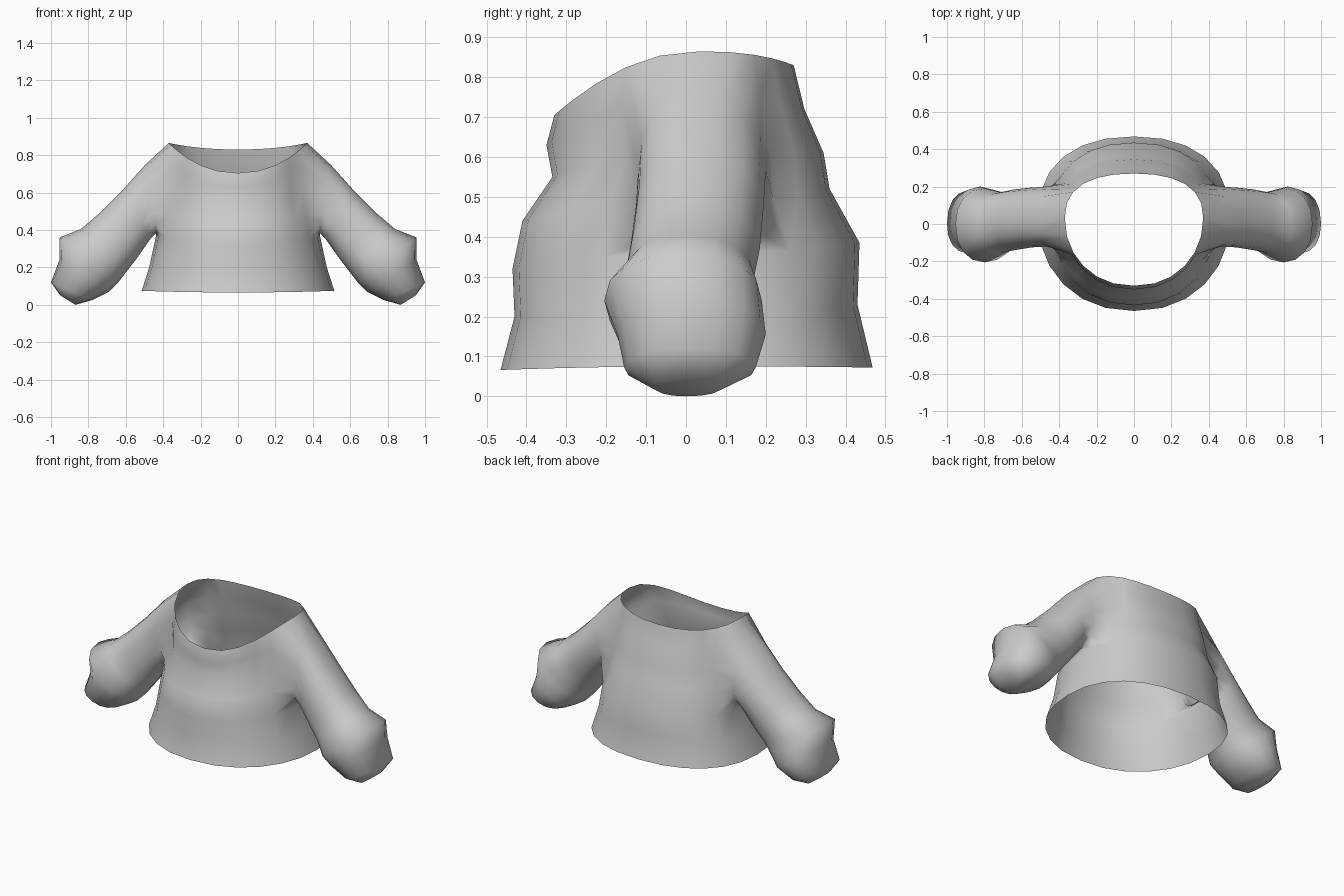
import bpy, bmesh
from math import sin, cos, pi, copysign

if "Cube" in bpy.data.objects:
    bpy.data.objects.remove(bpy.data.objects["Cube"])

# Torso profiles from hem to neck: (radius, height)
FRONT = [(.465, .066), (.43, .2), (.435, .32), (.41, .44), (.335, .55), (.35, .63), (.33, .705)]
BACK = [(.468, .072), (.43, .23), (.435, .385), (.36, .52), (.345, .61), (.297, .72), (.27, .83)]
SIDE = [(.515, .075), (.475, .2), (.44, .36), (.415, .49), (.39, .62), (.38, .76), (.37, .865)]
N = 24

# Sleeve sections: upper x, z, lower x, z, front y, back y
SLEEVE = [(.50, .745, .435, .385, -.12, .20),
          (.62, .61, .47, .35, -.125, .195),
          (.74, .49, .54, .25, -.14, .185),
          (.84, .405, .59, .185, -.155, .17),
          (.955, .36, .64, .12, -.205, .19),
          (.955, .24, .69, .07, -.172, .20),
          (1.0, .12, .78, .025, -.155, .175),
          (.95, .05, .87, .0, -.08, .09)]


def soft(v, e=.9):
    return copysign(abs(v) ** e, v)


def torso_point(row, j):
    a = 2 * pi * j / N
    c, s = cos(a), sin(a)
    ry, zy = (BACK if s > 0 else FRONT)[row]
    rx, zx = SIDE[row]
    return (rx * soft(c), ry * soft(s) + .035 * c * c, zy * s * s + zx * c * c)


bm = bmesh.new()

# Torso shell, leaving an armhole on each side
grid = [[bm.verts.new(torso_point(r, j)) for j in range(N)] for r in range(7)]
for r in range(6):
    for j in range(N):
        if r >= 2 and j in (22, 23, 0, 1, 10, 11, 12, 13):
            continue
        k = (j + 1) % N
        bm.faces.new((grid[r][j], grid[r][k], grid[r + 1][k], grid[r + 1][j]))

# Sleeves with closed mitten ends, lofted from the armhole edges
hole = [(6, 0), (6, -1), (6, -2), (5, -2), (4, -2), (3, -2), (2, -2), (2, -1),
        (2, 0), (2, 1), (2, 2), (3, 2), (4, 2), (5, 2), (6, 2), (6, 1)]
for side in (1, -1):
    ring = [grid[r][(c if side > 0 else 12 - c) % N] for r, c in hole]
    for ux, uz, lx, lz, yf, yb in SLEEVE:
        new = []
        for i in range(16):
            t = 2 * pi * i / 16
            c, s = soft(cos(t)), soft(sin(t))
            x = (ux + lx) / 2 + c * (ux - lx) / 2
            z = (uz + lz) / 2 + c * (uz - lz) / 2
            new.append(bm.verts.new((side * x, s * -yb if s < 0 else s * yf, z)))
        for i in range(16):
            k = (i + 1) % 16
            bm.faces.new((ring[i], ring[k], new[k], new[i]))
        ring = new
    bm.faces.new(ring)

bmesh.ops.recalc_face_normals(bm, faces=bm.faces)
for f in bm.faces:
    f.smooth = True
mesh = bpy.data.meshes.new("sweater")
bm.to_mesh(mesh)
bm.free()
sweater = bpy.data.objects.new("sweater", mesh)
bpy.context.collection.objects.link(sweater)
